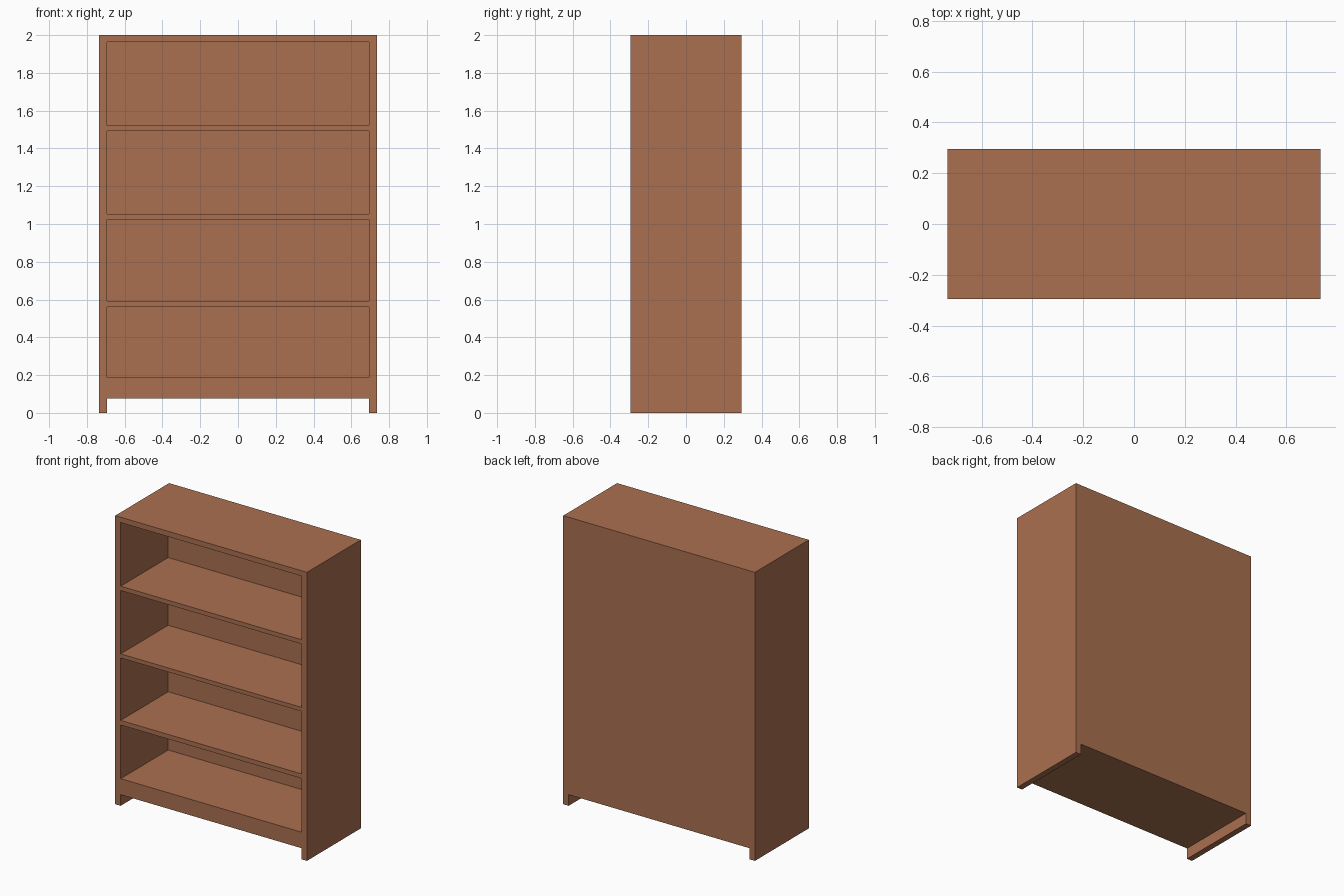
import bpy
import bmesh
from mathutils import Matrix, Vector

cube = bpy.data.objects.get("Cube")
if cube:
    bpy.data.objects.remove(cube)

# Single wood colour
wood = bpy.data.materials.new("brown wood")
wood.use_nodes = True
colour = (0.40, 0.16, 0.08, 1)
wood.diffuse_color = colour
wood.node_tree.nodes["Principled BSDF"].inputs["Base Color"].default_value = colour

WIDTH, DEPTH, HEIGHT = 1.47, 0.59, 2.0
X, Y = WIDTH / 2, DEPTH / 2
INNER = 0.693       # half width between the sides
BACK = 0.225        # front face of the back panel
BASE = 0.077        # underside clearance


def board(name, low, high):
    """Add a box spanning two opposite corners."""
    low, high = Vector(low), Vector(high)
    bm = bmesh.new()
    bmesh.ops.create_cube(bm, size=1, matrix=Matrix.Translation((low + high) / 2)
                          @ Matrix.Diagonal((high - low).to_4d()))
    mesh = bpy.data.meshes.new(name)
    bm.to_mesh(mesh)
    bm.free()
    mesh.materials.append(wood)
    obj = bpy.data.objects.new(name, mesh)
    bpy.context.collection.objects.link(obj)
    return obj


# Side panels reach the floor and act as feet
board("right_side", (-X, -Y, 0), (-INNER, Y, HEIGHT))
board("left_side", (INNER, -Y, 0), (X, Y, HEIGHT))

# Back panel
board("back_panel", (-INNER, BACK, BASE), (INNER, Y, HEIGHT))

# Horizontal boards: thick base, three shelves and the top
levels = {
    "base": (BASE, 0.188),
    "lower_shelf": (0.56, 0.592),
    "middle_shelf": (1.025, 1.053),
    "upper_shelf": (1.492, 1.522),
    "top_board": (1.963, HEIGHT),
}
for name, (bottom, top) in levels.items():
    board(name, (-INNER, -Y, bottom), (INNER, BACK, top))
